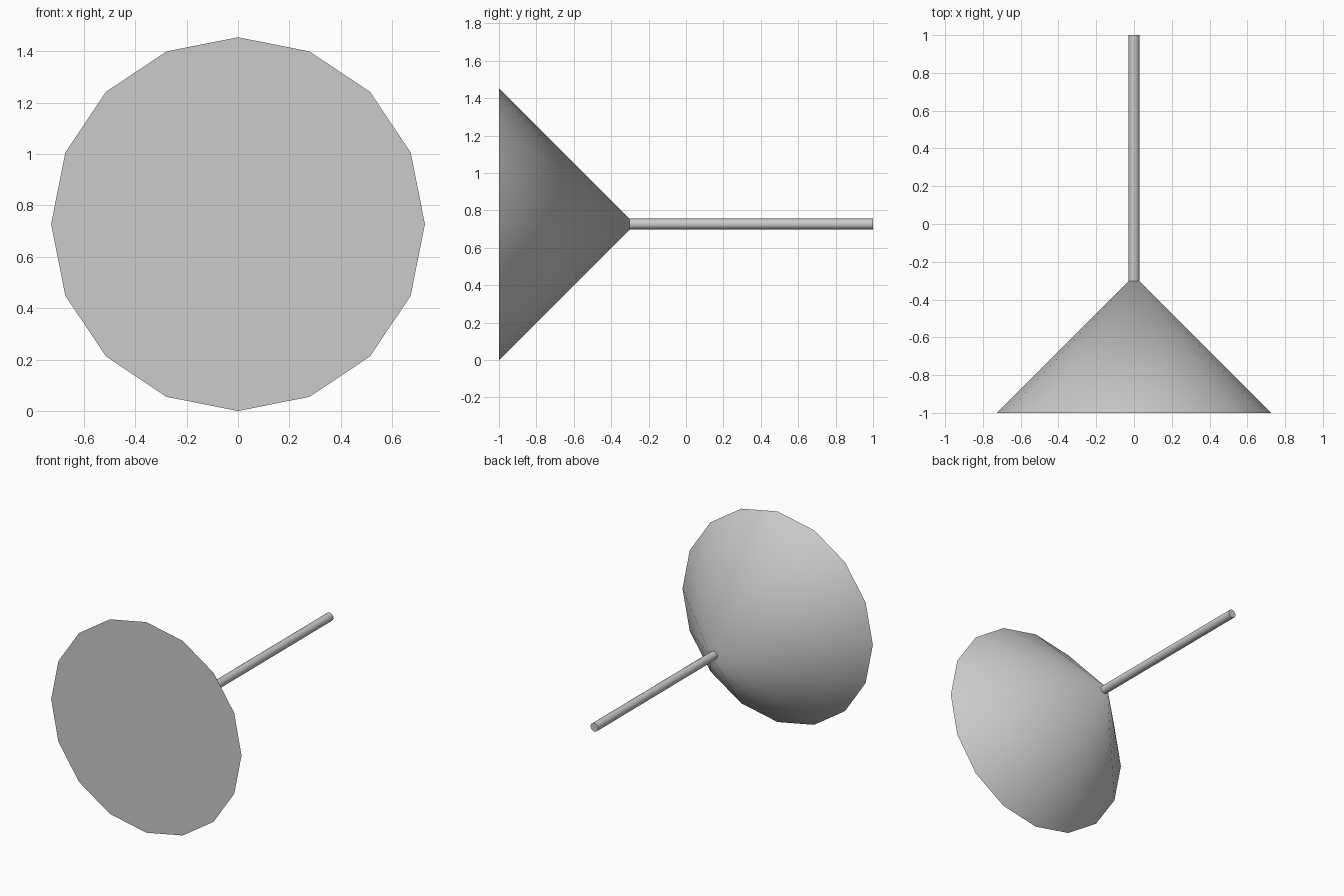
import bpy
from math import radians

cube = bpy.data.objects.get("Cube")
if cube:
    bpy.data.objects.remove(cube, do_unlink=True)

SIDES = 16
CONE_RADIUS = 0.727
ROD_RADIUS = 0.029

grey = bpy.data.materials.new("light_grey")
grey.use_nodes = True
colour = (0.6, 0.6, 0.6, 1)
grey.diffuse_color = colour
grey.node_tree.nodes["Principled BSDF"].inputs["Base Color"].default_value = colour


def tapered_part(name, y_front, y_back, r_front, r_back):
    """Capped round part lying along the y axis, smooth sides and flat caps."""
    bpy.ops.mesh.primitive_cone_add(
        vertices=SIDES, radius1=r_front, radius2=r_back, depth=y_back - y_front,
        location=(0, (y_front + y_back) / 2, CONE_RADIUS),
        rotation=(radians(-90), 0, 0))
    part = bpy.context.object
    part.name = name
    part.data.materials.append(grey)
    bpy.ops.object.shade_smooth_by_angle(angle=radians(40))
    return part


# Wide cone with a flat front, and the thin rod leaving its tip
tapered_part("cone_head", -1, -1 + CONE_RADIUS, CONE_RADIUS, 0)
tapered_part("rod", -0.32, 1, ROD_RADIUS, ROD_RADIUS)
